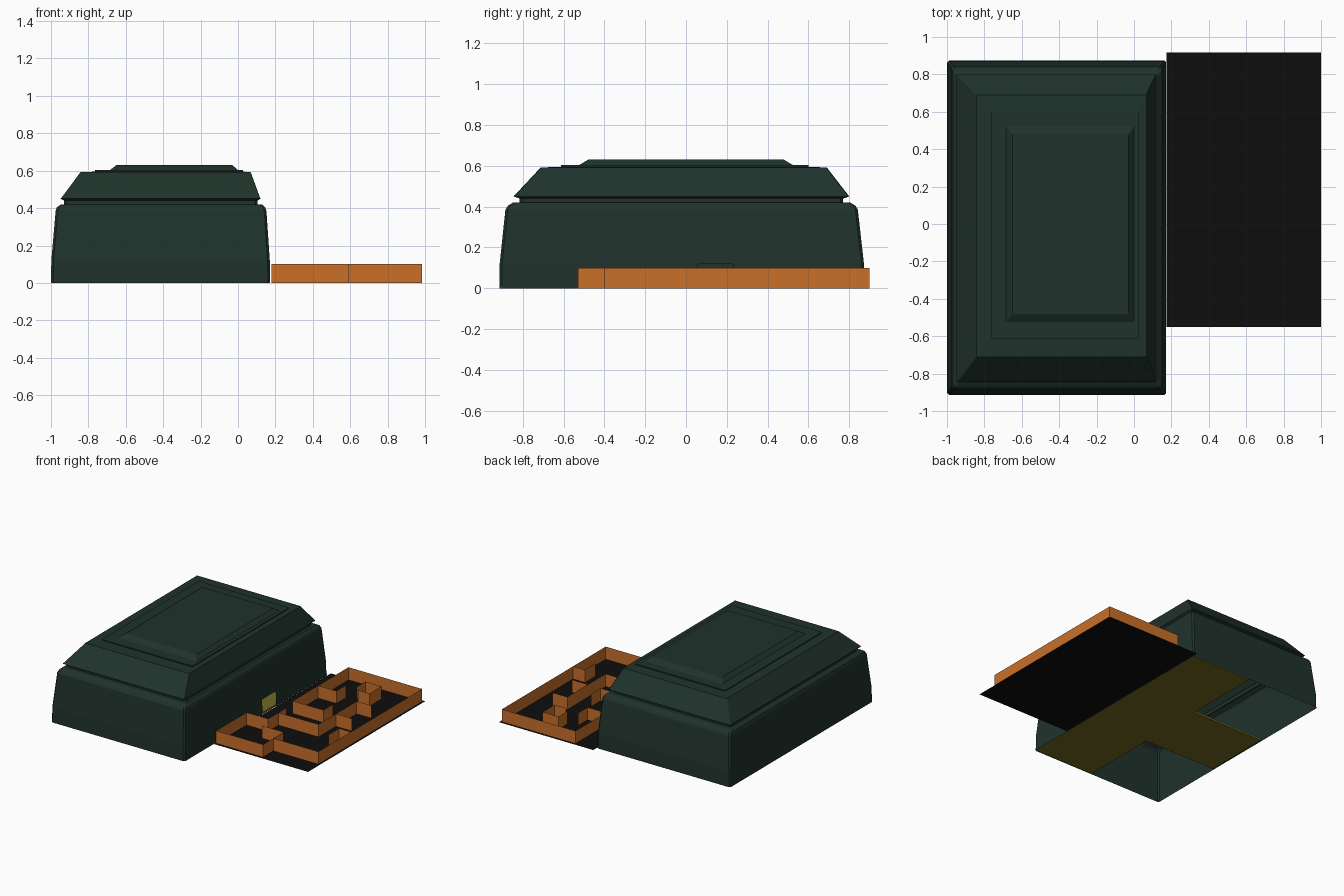
import bpy, bmesh

if "Cube" in bpy.data.objects:
    bpy.data.objects.remove(bpy.data.objects["Cube"])


def material(name, rgb):
    m = bpy.data.materials.new(name)
    m.diffuse_color = (*rgb, 1)
    m.use_nodes = True
    m.node_tree.nodes["Principled BSDF"].inputs["Base Color"].default_value = m.diffuse_color
    return m


GREEN = material("dark_green", (0.014, 0.032, 0.024))
ORANGE = material("orange", (0.58, 0.16, 0.023))
OLIVE = material("olive", (0.16, 0.14, 0.015))
BLACK = material("black", (0.004, 0.004, 0.004))


def finish(bm, name, mat, normals=True):
    if normals:
        bmesh.ops.recalc_face_normals(bm, faces=bm.faces)
    me = bpy.data.meshes.new(name)
    bm.to_mesh(me)
    bm.free()
    ob = bpy.data.objects.new(name, me)
    bpy.context.collection.objects.link(ob)
    me.materials.append(mat)
    return ob


def ring(bm, x0, x1, y0, y1, z, c=0.012):
    # rectangle with small chamfered corners
    pts = [(x0 + c, y0), (x1 - c, y0), (x1, y0 + c), (x1, y1 - c),
           (x1 - c, y1), (x0 + c, y1), (x0, y1 - c), (x0, y0 + c)]
    return [bm.verts.new((x, y, z)) for x, y in pts]


def shell(name, rings, cap=False, door=None):
    bm = bmesh.new()
    loops = [ring(bm, *r) for r in rings]
    for k, (a, b) in enumerate(zip(loops, loops[1:])):
        for i in range(8):
            j = (i + 1) % 8
            if door and k == 0 and i == 2:
                # doorway left open in the right wall
                x = a[2].co.x
                lo = [bm.verts.new((x, y, 0)) for y in door]
                hi = [bm.verts.new((b[2].co.x, y, b[2].co.z)) for y in door]
                bm.faces.new((a[2], lo[0], hi[0], b[2]))
                bm.faces.new((lo[1], a[3], b[3], hi[1]))
            else:
                bm.faces.new((a[i], a[j], b[j], b[i]))
    if cap:
        bm.faces.new(loops[-1])
    return finish(bm, name, GREEN)


# hollow housing body, open underneath
shell("housing_body", [
    (-1.0, 0.172, -0.915, 0.875, 0.0),
    (-0.998, 0.17, -0.913, 0.872, 0.12),
    (-0.975, 0.152, -0.885, 0.842, 0.385),
    (-0.968, 0.145, -0.872, 0.83, 0.405),
    (-0.945, 0.128, -0.848, 0.805, 0.42),
    (-0.93, 0.105, -0.815, 0.77, 0.42),
    (-0.93, 0.105, -0.815, 0.77, 0.45)], door=(0.06, 0.23))

# stepped lid
shell("housing_lid", [
    (-0.93, 0.105, -0.815, 0.77, 0.44, 0.004),
    (-0.948, 0.12, -0.845, 0.80, 0.45, 0.004),
    (-0.842, 0.068, -0.712, 0.69, 0.592, 0.004),
    (-0.765, 0.027, -0.612, 0.60, 0.595, 0.004),
    (-0.765, 0.027, -0.612, 0.60, 0.603, 0.004),
    (-0.685, 0.0, -0.525, 0.525, 0.603, 0.004),
    (-0.65, -0.03, -0.48, 0.48, 0.63, 0.004)], cap=True)

# T-shaped inner floor
bm = bmesh.new()
T = [(0.17, -0.91), (0.17, 0.87), (-0.36, 0.87), (-0.36, 0.25),
     (-0.99, 0.25), (-0.99, -0.29), (-0.36, -0.29), (-0.36, -0.91)]
f = bm.faces.new([bm.verts.new((x, y, 0)) for x, y in T])
ext = bmesh.ops.extrude_face_region(bm, geom=[f], use_keep_orig=True)
up = [v for v in ext["geom"] if isinstance(v, bmesh.types.BMVert)]
bmesh.ops.translate(bm, verts=up, vec=(0, 0, 0.015))
finish(bm, "inner_floor", OLIVE)

# flat yard under the maze
bm = bmesh.new()
bm.faces.new([bm.verts.new((x, y, 0)) for x, y in
              [(0.173, -0.55), (1, -0.55), (1, 0.917), (0.173, 0.917)]])
finish(bm, "maze_ground", BLACK, False)

# maze walls: thin sheets following floor paths
PATHS = [
    # outer outline, broken at the doorway corridor
    [(0.37, 0.08), (0.37, -0.15), (0.18, -0.15), (0.18, -0.53), (0.59, -0.53),
     (0.59, -0.40), (0.985, -0.40), (0.985, 0.01), (0.985, 0.90), (0.34, 0.90),
     (0.34, 0.20), (0.61, 0.20), (0.61, 0.32)],
    # inner partitions
    [(0.985, 0.01), (0.88, 0.01), (0.88, -0.12)],
    [(0.59, -0.40), (0.59, -0.27), (0.40, -0.27)],
    [(0.37, -0.02), (0.72, -0.02), (0.72, 0.46), (0.85, 0.46)],
    [(0.72, 0.20), (0.86, 0.20)],
    [(0.34, 0.52), (0.50, 0.52), (0.50, 0.64)],
    [(0.58, 0.66), (0.58, 0.77), (0.72, 0.77), (0.72, 0.62), (0.62, 0.62)],
]
bm = bmesh.new()
for path in PATHS:
    lo = [bm.verts.new((x, y, 0)) for x, y in path]
    hi = [bm.verts.new((x, y, 0.1)) for x, y in path]
    for i in range(len(path) - 1):
        bm.faces.new((lo[i], lo[i + 1], hi[i + 1], hi[i]))
finish(bm, "maze_walls", ORANGE, False)
